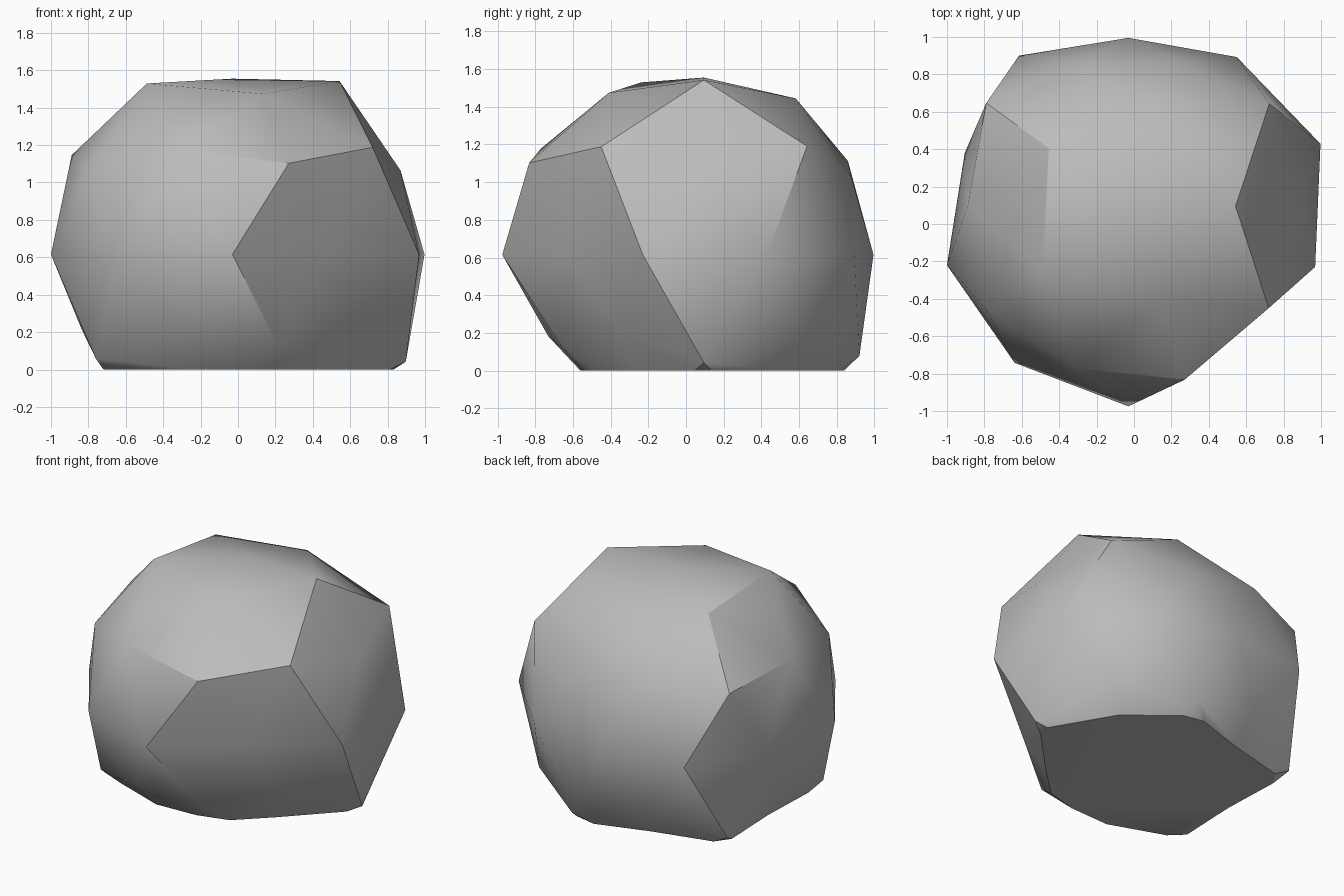
import bpy, bmesh, math
from mathutils import Vector

old_cube = bpy.data.objects.get("Cube")
if old_cube:
    bpy.data.objects.remove(old_cube, do_unlink=True)

# Grey stone material
stone = bpy.data.materials.new("stone_grey")
stone.use_nodes = True
colour = (0.5, 0.5, 0.5, 1.0)
stone.diffuse_color = colour
stone.node_tree.nodes["Principled BSDF"].inputs["Base Color"].default_value = colour

# Radius of each corner, ring by ring: (height on unit sphere, first angle, radii counter-clockwise)
rings = [
    (1.0, 0, [0.94]),
    (0.851, 0, [1.09, 0.975, 1.0, 1.075, 1.01]),
    (0.526, 36, [1.095, 0.945, 1.01, 1.07, 1.09]),
    (0.447, 0, [1.005, 0.92, 1.05, 1.05, 1.09]),
    (0.0, 18, [1.08, 0.986, 0.9, 0.995, 0.92, 1.02, 1.035, 1.07, 0.88, 1.05]),
    (-0.447, 36, [1.01, 0.88, 0.9, 0.97, 0.88]),
    (-0.526, 0, [1.09, 1.02, 1.06, 1.06, 0.93]),
    (-0.851, 36, [1.04, 1.0, 1.0, 0.95, 0.97]),
    (-1.0, 0, [1.0]),
]


def corner_radius(direction):
    """Look up the radius for a corner from its ring and its angle."""
    height, first, radii = min(rings, key=lambda ring: abs(ring[0] - direction.z))
    angle = math.degrees(math.atan2(direction.y, direction.x)) - first
    return radii[round(angle * len(radii) / 360) % len(radii)]


# Boulder: a coarse sphere with its corners pushed in and out
centre = Vector((-0.03, 0.095, 0.615))
bm = bmesh.new()
bmesh.ops.create_icosphere(bm, subdivisions=2, radius=1.0)
for vert in bm.verts:
    direction = vert.co.normalized()
    vert.co = centre + direction * corner_radius(direction)

# Flat base: slice at the ground and cap the opening
cut = bmesh.ops.bisect_plane(
    bm, geom=bm.verts[:] + bm.edges[:] + bm.faces[:],
    plane_co=(0, 0, 0), plane_no=(0, 0, 1), clear_inner=True)
rim = [item for item in cut["geom_cut"] if isinstance(item, bmesh.types.BMEdge)]
bmesh.ops.contextual_create(bm, geom=rim)
bmesh.ops.recalc_face_normals(bm, faces=bm.faces[:])

mesh = bpy.data.meshes.new("boulder")
bm.to_mesh(mesh)
bm.free()
mesh.materials.append(stone)
boulder = bpy.data.objects.new("boulder", mesh)
bpy.context.collection.objects.link(boulder)

# Soft shading with only the strong ridges kept sharp
bpy.ops.object.select_all(action="DESELECT")
boulder.select_set(True)
bpy.context.view_layer.objects.active = boulder
bpy.ops.object.shade_smooth_by_angle(angle=math.radians(30))
